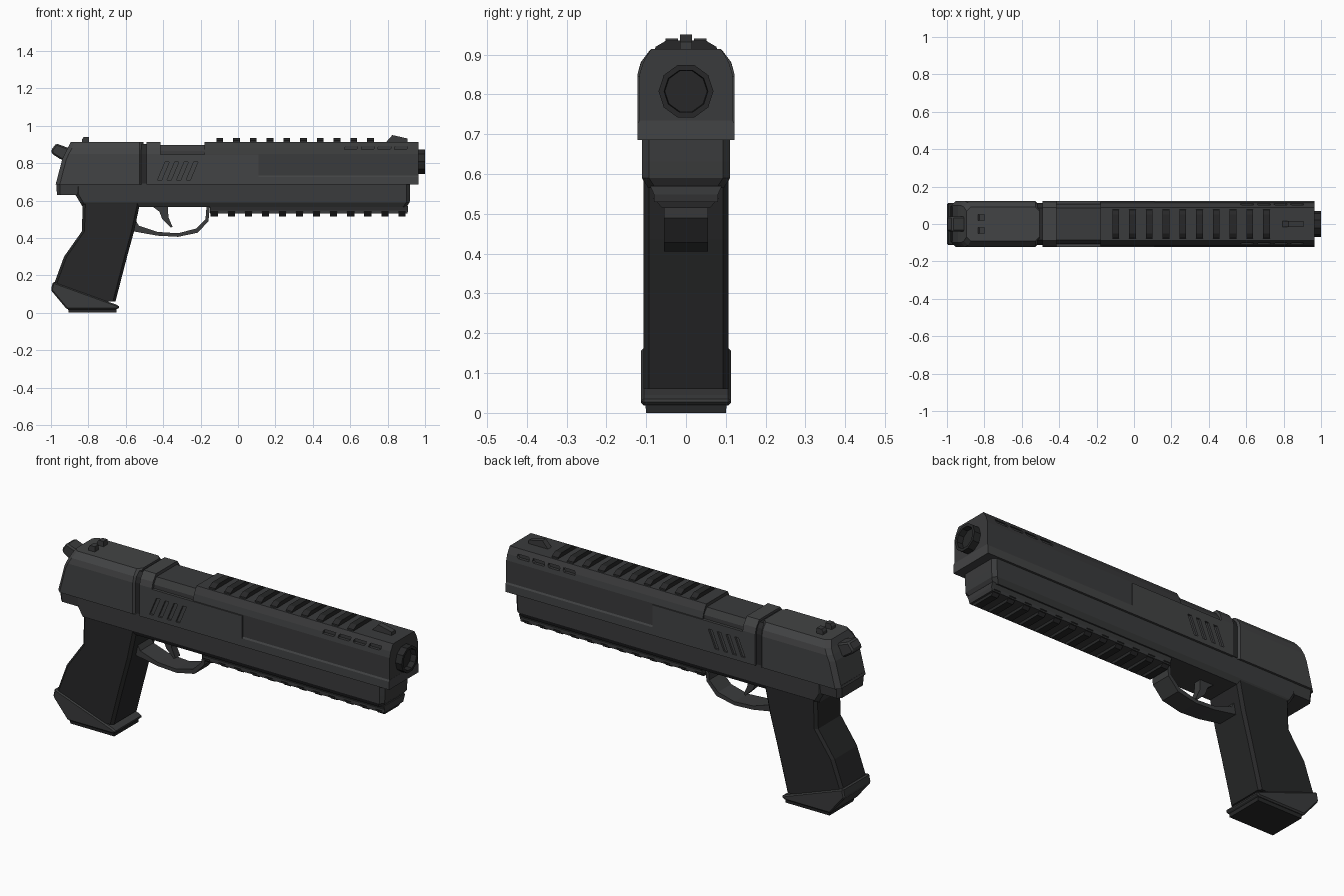
import bpy, bmesh, math
from mathutils import Matrix

if "Cube" in bpy.data.objects:
    bpy.data.objects.remove(bpy.data.objects["Cube"])


def material(name, v):
    m = bpy.data.materials.new(name)
    m.diffuse_color = (v, v * 1.03, v * 1.06, 1)
    m.use_nodes = True
    m.node_tree.nodes["Principled BSDF"].inputs["Base Color"].default_value = m.diffuse_color
    return m


STEEL = material("steel", 0.055)
FRAME = material("frame_grey", 0.042)
DARK = material("dark_grip", 0.02)


def finish(name, bm, mat):
    bmesh.ops.recalc_face_normals(bm, faces=bm.faces[:])
    me = bpy.data.meshes.new(name)
    bm.to_mesh(me)
    bm.free()
    ob = bpy.data.objects.new(name, me)
    bpy.context.collection.objects.link(ob)
    if mat:
        me.materials.append(mat)
    return ob


def stack(name, levels, mat, c=0.0):
    """Loft of horizontal rectangles (z, half width, x back, x front), corners cut by c."""
    bm = bmesh.new()
    rings = []
    for z, w, a, b in levels:
        if c:
            pts = [(a + c, -w), (b - c, -w), (b, c - w), (b, w - c),
                   (b - c, w), (a + c, w), (a, w - c), (a, c - w)]
        else:
            pts = [(a, -w), (b, -w), (b, w), (a, w)]
        rings.append([bm.verts.new((x, y, z)) for x, y in pts])
    n = len(rings[0])
    for lo, hi in zip(rings, rings[1:]):
        for i in range(n):
            j = (i + 1) % n
            bm.faces.new((lo[i], lo[j], hi[j], hi[i]))
    bm.faces.new(rings[0])
    bm.faces.new(rings[-1])
    return finish(name, bm, mat)


def add_prism(bm, pts, y0, y1):
    """Side profile (x, z) extruded from y0 to y1."""
    a = [bm.verts.new((x, y0, z)) for x, z in pts]
    b = [bm.verts.new((x, y1, z)) for x, z in pts]
    bm.faces.new(a)
    bm.faces.new(b)
    for i in range(len(a)):
        j = (i + 1) % len(a)
        bm.faces.new((a[i], a[j], b[j], b[i]))


def prism(name, pts, w, mat, bevel=0.0):
    bm = bmesh.new()
    add_prism(bm, pts, -w, w)
    ob = finish(name, bm, mat)
    if bevel:
        m = ob.modifiers.new("bevel", 'BEVEL')
        m.width, m.segments = bevel, 1
    return ob


def cut_slots(target, name, profiles, y):
    """Shallow slots cut into both sides of a part."""
    bm = bmesh.new()
    for pts in profiles:
        add_prism(bm, pts, y, 0.2)
        add_prism(bm, pts, -0.2, -y)
    cutter = finish(name, bm, None)
    cutter.hide_render = True
    cutter.hide_viewport = True
    m = target.modifiers.new("slots", 'BOOLEAN')
    m.operation, m.object, m.solver = 'DIFFERENCE', cutter, 'EXACT'


# Slide: rear block, groove, ring, middle, port block and long front cover
stack("slide_rear", [(0.685, 0.122, -0.975, -0.505), (0.82, 0.122, -0.94, -0.505),
                     (0.85, 0.122, -0.926, -0.505), (0.88, 0.114, -0.91, -0.505),
                     (0.912, 0.09, -0.895, -0.505)], STEEL, 0.022)


def top_profile(a, b, w, z0):
    return [(z0, w, a, b), (0.85, w, a, b), (0.88, w - 0.009, a, b), (0.914, 0.088, a, b)]


stack("slide_groove", top_profile(-0.53, -0.48, 0.113, 0.69)[:3] + [(0.902, 0.085, -0.53, -0.48)], DARK)
stack("slide_ring", top_profile(-0.488, -0.415, 0.122, 0.84), STEEL)
mid = stack("slide_middle", [(0.685, 0.122, -0.488, 0.11), (0.845, 0.122, -0.488, 0.11)], STEEL)
stack("port_block", [(0.83, 0.108, -0.42, -0.17), (0.865, 0.107, -0.42, -0.17),
                     (0.897, 0.085, -0.42, -0.17)], FRAME)
stack("slide_lip", [(0.685, 0.122, 0.10, 0.965), (0.727, 0.122, 0.10, 0.965),
                    (0.735, 0.117, 0.10, 0.965)], STEEL)
cover = stack("slide_cover", top_profile(-0.18, 0.964, 0.117, 0.73), FRAME)
cut_slots(mid, "grip_slot_cutter",
          [[(x, 0.71), (x + 0.022, 0.71), (x + 0.062, 0.805), (x + 0.04, 0.805)]
           for x in (-0.43 + 0.051 * i for i in range(4))], 0.112)
cut_slots(cover, "vent_slot_cutter",
          [[(x, 0.872), (x + 0.062, 0.872), (x + 0.07, 0.88), (x + 0.07, 0.891), (x + 0.008, 0.891), (x, 0.884)]
           for x in (0.57 + 0.089 * i for i in range(4))], 0.094)

# Top ribs and lower rail teeth
for i in range(10):
    x = -0.097 + 0.0895 * i
    stack(f"top_rib_{i}", [(0.905, 0.082, x - 0.018, x + 0.018), (0.92, 0.076, x - 0.018, x + 0.018),
                           (0.935, 0.05, x - 0.018, x + 0.018)], DARK)
stack("lower_rail", [(0.53, 0.08, -0.15, 0.905), (0.548, 0.08, -0.15, 0.91),
                     (0.57, 0.09, -0.15, 0.91)], FRAME)
for i in range(12):
    x = -0.127 + 0.0912 * i
    stack(f"rail_tooth_{i}", [(0.515, 0.06, x - 0.019, x + 0.019), (0.54, 0.083, x - 0.019, x + 0.019)], DARK)

# Sights
prism("front_sight", [(0.785, 0.905), (0.825, 0.95), (0.905, 0.932), (0.905, 0.905)], 0.015, FRAME)
for s in (-1, 1):
    bm = bmesh.new()
    add_prism(bm, [(-0.833, 0.9), (-0.833, 0.928), (-0.825, 0.94), (-0.797, 0.94), (-0.797, 0.9)],
              s * 0.02, s * 0.052)
    finish("rear_sight_" + ("left" if s > 0 else "right"), bm, FRAME)

# Barrel end with recessed bore
bm = bmesh.new()
bmesh.ops.create_cone(bm, cap_ends=True, segments=10, radius1=0.069, radius2=0.069, depth=0.08,
                      matrix=Matrix.Translation((0.96, 0, 0.808)) @ Matrix.Rotation(math.pi / 2, 4, 'Y'))
end = max(bm.faces, key=lambda f: f.calc_center_median().x)
bmesh.ops.inset_region(bm, faces=[end], thickness=0.014)
bmesh.ops.inset_region(bm, faces=[end], thickness=0.002, depth=0)
bmesh.ops.translate(bm, verts=end.verts[:], vec=(-0.03, 0, 0))
finish("barrel", bm, DARK)

# Hammer
prism("hammer", [(-1.0, 0.868), (-0.972, 0.905), (-0.89, 0.875), (-0.89, 0.82), (-0.945, 0.818),
                 (-0.995, 0.85)], 0.04, FRAME, 0.008)

# Frame
stack("frame", [(0.565, 0.095, -0.83, 0.90), (0.59, 0.111, -0.845, 0.918),
                (0.632, 0.111, -0.87, 0.92), (0.70, 0.111, -0.87, 0.92)], FRAME, 0.018)
stack("frame_tail", [(0.63, 0.105, -0.968, -0.8), (0.70, 0.111, -0.972, -0.8)], FRAME, 0.018)

# Grip, base plate and foot
stack("grip", [(0.06, 0.107, -0.94, -0.655), (0.15, 0.107, -0.985, -0.632), (0.30, 0.107, -0.93, -0.593),
               (0.435, 0.107, -0.835, -0.556), (0.58, 0.107, -0.83, -0.525),
               (0.64, 0.107, -0.87, -0.52)], DARK, 0.014)
prism("base_plate", [(-0.99, 0.166), (-1.0, 0.12), (-0.915, 0.018), (-0.645, 0.018),
                     (-0.63, 0.032), (-0.655, 0.045)], 0.113, FRAME, 0.007)
stack("base_foot", [(0, 0.1, -0.905, -0.65), (0.03, 0.103, -0.91, -0.648)], DARK)

# Trigger guard and trigger
prism("trigger_guard", [(-0.57, 0.437), (-0.43, 0.412), (-0.32, 0.406), (-0.215, 0.428), (-0.158, 0.49),
                        (-0.15, 0.57), (-0.168, 0.57), (-0.174, 0.5), (-0.225, 0.45), (-0.32, 0.425),
                        (-0.43, 0.432), (-0.53, 0.465), (-0.555, 0.51)], 0.055, FRAME)
prism("trigger", [(-0.46, 0.57), (-0.42, 0.54), (-0.405, 0.5), (-0.36, 0.455), (-0.35, 0.46),
                  (-0.372, 0.51), (-0.375, 0.57)], 0.02, FRAME)
